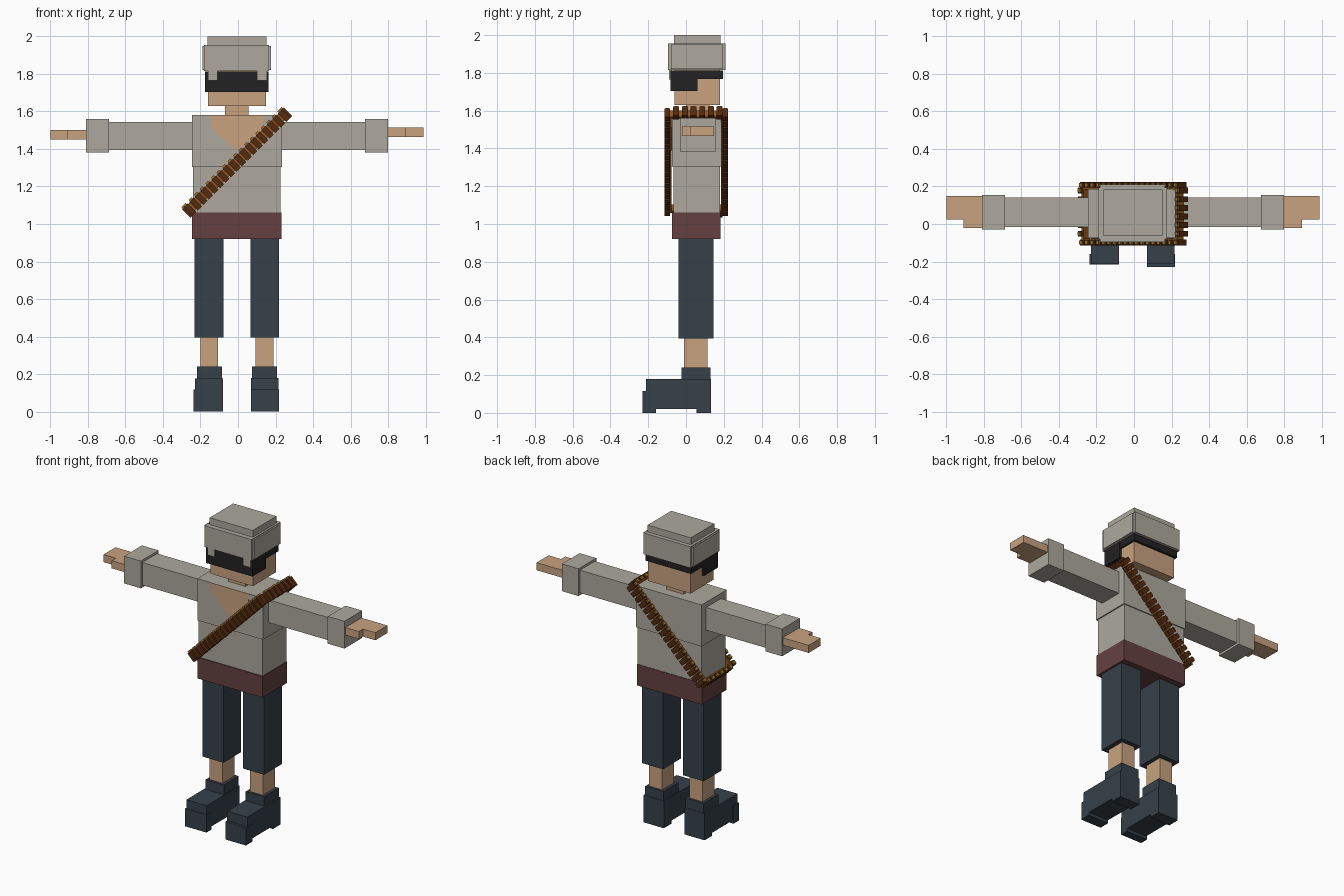
import bpy, bmesh, math
from mathutils import Matrix, Vector

cube = bpy.data.objects.get("Cube")
if cube:
    bpy.data.objects.remove(cube, do_unlink=True)


def material(name, rgb):
    lin = [((c / 255 + 0.055) / 1.055) ** 2.4 if c > 10 else c / 255 / 12.92 for c in rgb]
    m = bpy.data.materials.new(name)
    m.diffuse_color = (*lin, 1)
    m.use_nodes = True
    m.node_tree.nodes["Principled BSDF"].inputs["Base Color"].default_value = (*lin, 1)
    return m


CLOTH = material("grey cloth", (173, 169, 158))
SKIN = material("skin", (200, 162, 127))
SASH = material("dark red", (101, 64, 64))
NAVY = material("dark slate", (54, 65, 73))
BLACK = material("black", (34, 34, 35))
BROWN = material("dark brown leather", (84, 42, 14))
STRAP = material("orange leather", (146, 86, 32))
BRASS = material("brass", (160, 118, 48))


def boxes(name, mat, *extents, matrix=Matrix()):
    """One object from boxes given as (x0, x1, y0, y1, z0, z1)."""
    bm = bmesh.new()
    for x0, x1, y0, y1, z0, z1 in extents:
        place = Matrix.Translation(((x0 + x1) / 2, (y0 + y1) / 2, (z0 + z1) / 2))
        size = Matrix.Diagonal((x1 - x0, y1 - y0, z1 - z0, 1))
        bmesh.ops.create_cube(bm, size=1, matrix=matrix @ place @ size)
    mesh = bpy.data.meshes.new(name)
    bm.to_mesh(mesh)
    bm.free()
    mesh.materials.append(mat)
    ob = bpy.data.objects.new(name, mesh)
    bpy.context.collection.objects.link(ob)
    return ob


# Head, cap and eye mask
boxes("head", SKIN, (-0.16, 0.15, -0.06, 0.18, 1.63, 1.84))
boxes("neck", SKIN, (-0.07, 0.055, 0.0, 0.125, 1.57, 1.64))
boxes("cap_crown", CLOTH, (-0.163, 0.152, -0.063, 0.183, 1.82, 2.0))
boxes("cap_band", CLOTH,
      (-0.18, 0.165, -0.095, 0.21, 1.815, 1.955),
      (-0.19, 0.175, -0.08, 0.195, 1.82, 1.95))
boxes("cap_tabs", CLOTH,
      (-0.16, -0.11, -0.09, -0.075, 1.765, 1.82),
      (0.10, 0.155, -0.09, -0.075, 1.765, 1.82))
boxes("mask_front", BLACK, (-0.175, 0.163, -0.082, 0.06, 1.705, 1.813))
boxes("mask_strap", BLACK, (-0.173, 0.161, 0.05, 0.195, 1.768, 1.813))

# Torso and sash
boxes("upper_torso", CLOTH, (-0.245, 0.235, -0.075, 0.187, 1.305, 1.58))
boxes("lower_torso", CLOTH, (-0.24, 0.227, -0.067, 0.18, 1.05, 1.31))
boxes("sash", SASH, (-0.245, 0.231, -0.073, 0.183, 0.92, 1.06))

# Open neckline: a thin plate on the chest
bm = bmesh.new()
outline = [(-0.145, 1.58), (-0.14, 1.51), (-0.005, 1.39), (0.13, 1.51), (0.135, 1.58)]
face = bm.faces.new([bm.verts.new((x, -0.077, z)) for x, z in outline])
ext = bmesh.ops.extrude_face_region(bm, geom=[face])
bmesh.ops.translate(bm, vec=(0, 0.004, 0),
                    verts=[v for v in ext["geom"] if isinstance(v, bmesh.types.BMVert)])
bmesh.ops.recalc_face_normals(bm, faces=bm.faces)
mesh = bpy.data.meshes.new("neckline")
bm.to_mesh(mesh)
bm.free()
mesh.materials.append(SKIN)
bpy.context.collection.objects.link(bpy.data.objects.new("neckline", mesh))

# Arms and legs, mirrored about the body's centre line
for side, s in (("left", 1), ("right", -1)):
    def sx(a, b):
        p, q = s * a - 0.006, s * b - 0.006
        return min(p, q), max(p, q)

    hz = 1.465 if s > 0 else 1.45
    boxes(f"{side}_sleeve", CLOTH, (*sx(0.22, 0.69), -0.015, 0.14, 1.395, 1.545))
    boxes(f"{side}_cuff", CLOTH, (*sx(0.683, 0.805), -0.03, 0.155, 1.38, 1.56))
    boxes(f"{side}_hand", SKIN,
          (*sx(0.80, 0.903), -0.02, 0.148, hz, hz + 0.05),
          (*sx(0.90, 0.994), 0.023, 0.148, hz, hz + 0.05))
    boxes(f"{side}_trouser_leg", NAVY, (*sx(0.072, 0.225), -0.04, 0.145, 0.395, 0.925))
    boxes(f"{side}_shin", SKIN, (*sx(0.10, 0.195), -0.01, 0.115, 0.22, 0.40))
    # Shoe with ankle collar, heel and raised arch
    top = 0.18 if s > 0 else 0.176
    y0 = -0.225 if s > 0 else -0.21
    boxes(f"{side}_shoe", NAVY,
          (*sx(0.08, 0.213), -0.025, 0.13, 0.17, 0.24),
          (*sx(0.075, 0.223), -0.212, 0.133, 0.02, top),
          (*sx(0.075, 0.223), 0.055, 0.133, 0.0, 0.03))
    boxes(f"{side}_toe_cap", NAVY,
          (*sx(0.074, 0.225 if s > 0 else 0.23), y0 - 0.005, -0.16, 0.0, 0.117))

# Bandolier: a ring built flat, then tilted across the body
# local x runs up the diagonal, local z runs across the strap width
TILT = Matrix.Translation((-0.0075, 0, 1.33)) @ Matrix.Rotation(-math.pi / 4, 4, "Y")
U, V0, V1 = 0.36, -0.09, 0.198       # outer faces of the strap
T, W = 0.014, 0.024                  # strap thickness and half width
boxes("bandolier_strap", STRAP,
      (-U, U, V0, V0 + T, -W, W), (-U, U, V1 - T, V1, -W, W),
      (-U, -U + T, V0, V1, -W, W), (U - T, U, V0, V1, -W, W), matrix=TILT)

spots = []                           # centres of the cartridges around the ring
N = 18
for i in range(N):
    u = -0.355 + 0.71 * i / (N - 1)
    spots += [(u, V0 - 0.009), (u, V1 + 0.01)]
for i in range(6):
    v = -0.052 + 0.046 * i
    spots += [(-U - 0.008, v), (U + 0.008, v)]


def ring(half, z0, z1):
    return [(u - half, u + half, v - half, v + half, z0, z1) for u, v in spots]


boxes("cartridges", BROWN, *ring(0.0155, -0.036, 0.028), matrix=TILT)
boxes("cartridge_tips", BRASS, *ring(0.010, 0.027, 0.038), matrix=TILT)
